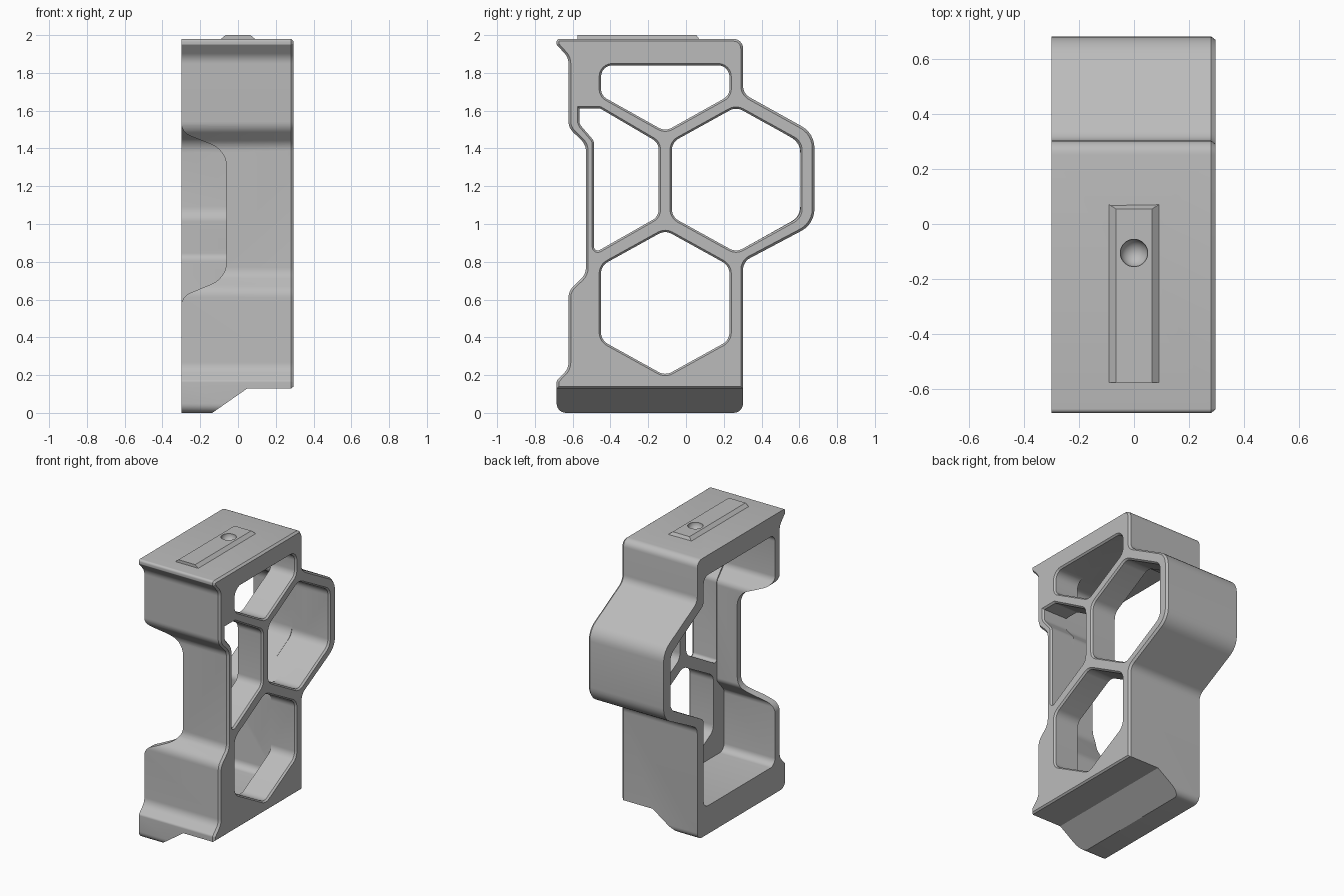
import bpy, bmesh, math
from mathutils import Vector

cube = bpy.data.objects.get("Cube")
if cube:
    bpy.data.objects.remove(cube)

mat = bpy.data.materials.new("satin_grey")
mat.use_nodes = True
GREY = (0.5, 0.5, 0.5, 1)
mat.diffuse_color = GREY
mat.node_tree.nodes["Principled BSDF"].inputs["Base Color"].default_value = GREY


def rounded(corners, steps=6):
    """Fillet every (a, b, radius) corner of a closed outline."""
    pts = []
    for i, (a, b, r) in enumerate(corners):
        p = Vector((a, b))
        u = (Vector(corners[i - 1][:2]) - p).normalized()
        v = (Vector(corners[(i + 1) % len(corners)][:2]) - p).normalized()
        if r == 0:
            pts.append(p)
            continue
        half = u.angle(v) / 2
        centre = p + (u + v).normalized() * r / math.sin(half)
        start = p + u * r / math.tan(half) - centre
        end = p + v * r / math.tan(half) - centre
        turn = math.pi - 2 * half
        for k in range(steps + 1):
            t = k / steps
            pts.append(centre + (start * math.sin((1 - t) * turn)
                                 + end * math.sin(t * turn)) / math.sin(turn))
    return pts


def grown(pts, d):
    """Offset a counter-clockwise outline outwards by d."""
    out = []
    for i, p in enumerate(pts):
        e1 = (p - pts[i - 1]).normalized()
        e2 = (pts[(i + 1) % len(pts)] - p).normalized()
        n1, n2 = Vector((e1.y, -e1.x)), Vector((e2.y, -e2.x))
        out.append(p + (n1 + n2) * d / (1 + n1.dot(n2)))
    return out


def loft(name, pts, levels, axis="x"):
    """Stack an outline at (position, offset) levels along x or y."""
    if sum(p.cross(pts[(i + 1) % len(pts)]) for i, p in enumerate(pts)) < 0:
        pts = pts[::-1]
    bm = bmesh.new()
    rings = []
    for pos, d in levels:
        ring = grown(pts, d) if d else pts
        rings.append([bm.verts.new((pos, p.x, p.y) if axis == "x" else (p.x, pos, p.y))
                      for p in ring])
    n = len(pts)
    for r0, r1 in zip(rings, rings[1:]):
        for i in range(n):
            j = (i + 1) % n
            bm.faces.new((r0[i], r0[j], r1[j], r1[i]))
    bm.faces.new(rings[0])
    bm.faces.new(rings[-1])
    return finish(name, bm)


def finish(name, bm):
    bmesh.ops.recalc_face_normals(bm, faces=bm.faces)
    me = bpy.data.meshes.new(name)
    bm.to_mesh(me)
    bm.free()
    me.materials.append(mat)
    ob = bpy.data.objects.new(name, me)
    bpy.context.collection.objects.link(ob)
    return ob


def select(ob):
    bpy.ops.object.select_all(action="DESELECT")
    ob.select_set(True)
    bpy.context.view_layer.objects.active = ob


def cut(ob, cutter):
    cutter.hide_render = True
    mod = ob.modifiers.new("cut", "BOOLEAN")
    mod.operation, mod.solver, mod.object = "DIFFERENCE", "EXACT", cutter
    select(ob)
    bpy.ops.object.modifier_apply(modifier=mod.name)
    bpy.data.objects.remove(cutter)


# Outer body: side outline with grip recess, back bulge and flared lips
body = loft("frame_body", rounded([
    (-.685, 1.98, .015), (-.685, 1.95, .01), (-.622, 1.88, .08), (-.622, 1.51, .08),
    (-.53, 1.42, .08), (-.53, .735, .08), (-.622, .645, .08), (-.622, .235, .08),
    (-.685, .17, .02), (-.685, 0, .05), (.302, 0, .05), (.302, .8, .07),
    (.68, 1.0, .13), (.68, 1.48, .13), (.302, 1.69, .07), (.302, 1.98, .05)]),
    [(-.3, 0), (.28, 0), (.295, -.012)])

# Hollow interior, open on one side
cut(body, loft("cavity_cutter", rounded([
    (-.57, 1.84, .05), (.23, 1.84, .05), (.23, 1.645, .05), (.605, 1.43, .09),
    (.605, 1.04, .09), (.23, .83, .05), (.23, .2, .05), (-.57, .2, .05),
    (-.57, .63, .06), (-.488, .725, .06), (-.488, 1.43, .06), (-.57, 1.52, .06)]),
    [(-.4, 0), (.1, 0)]))


# Honeycomb windows with chamfered rims
def hexagon(cy, cz):
    w, h, s = .34, .385, .197
    return [(cy, cz + h, .07), (cy + w, cz + s, .07), (cy + w, cz - s, .07),
            (cy, cz - h, .07), (cy - w, cz - s, .07), (cy - w, cz + s, .07)]


windows = {
    "lower": hexagon(-.11, .582),
    "rear": hexagon(.265, 1.235),
    "front": [(-.145, 1.43, .06), (-.455, 1.612, .03), (-.565, 1.612, 0),
              (-.565, 1.53, .05), (-.487, 1.44, .05), (-.487, .845, .02), (-.145, 1.04, .06)],
    "upper": [(-.45, 1.84, .06), (.23, 1.84, .06), (.23, 1.68, .06),
              (-.11, 1.49, .07), (-.45, 1.68, .06)],
}
for name, corners in windows.items():
    cut(body, loft(name + "_window_cutter", rounded(corners),
                   [(0, 0), (.283, 0), (.307, .02)]))

# Thumb notch through the front wall
cut(body, loft("notch_cutter", rounded([
    (-.4, 1.6, 0), (-.302, 1.6, 0), (-.302, 1.485, .08), (-.06, 1.39, .13),
    (-.06, .715, .13), (-.302, .615, .08), (-.302, .5, 0), (-.4, .5, 0)]),
    [(-.8, 0), (-.4, 0)], axis="y"))

# Sloped underside leaving a foot along the open side
cut(body, loft("underside_cutter", rounded([
    (-.165, -.02, 0), (.05, .13, 0), (.283, .13, 0), (.33, .17, 0), (.33, -.02, 0)]),
    [(-1, 0), (1, 0)], axis="y"))

# Top rail with sloped sides and a dimple
rail = loft("top_rail", [Vector(p) for p in
                         ((-.09, 1.975), (.09, 1.975), (.09, 1.98), (.066, 2), (-.066, 2), (-.09, 1.98))],
            [(-.575, 0), (.07, 0)], axis="y")
for v in rail.data.vertices:
    if v.co.y > 0 and v.co.z > 1.99:
        v.co.y -= .015


def dimple():
    bm = bmesh.new()
    bmesh.ops.create_uvsphere(bm, u_segments=32, v_segments=16, radius=.05)
    bmesh.ops.translate(bm, verts=bm.verts, vec=(0, -.105, 1.997))
    return finish("dimple_cutter", bm)


for ob in (body, rail):
    cut(ob, dimple())
    select(ob)
    bpy.ops.object.shade_smooth_by_angle(angle=math.radians(28))
